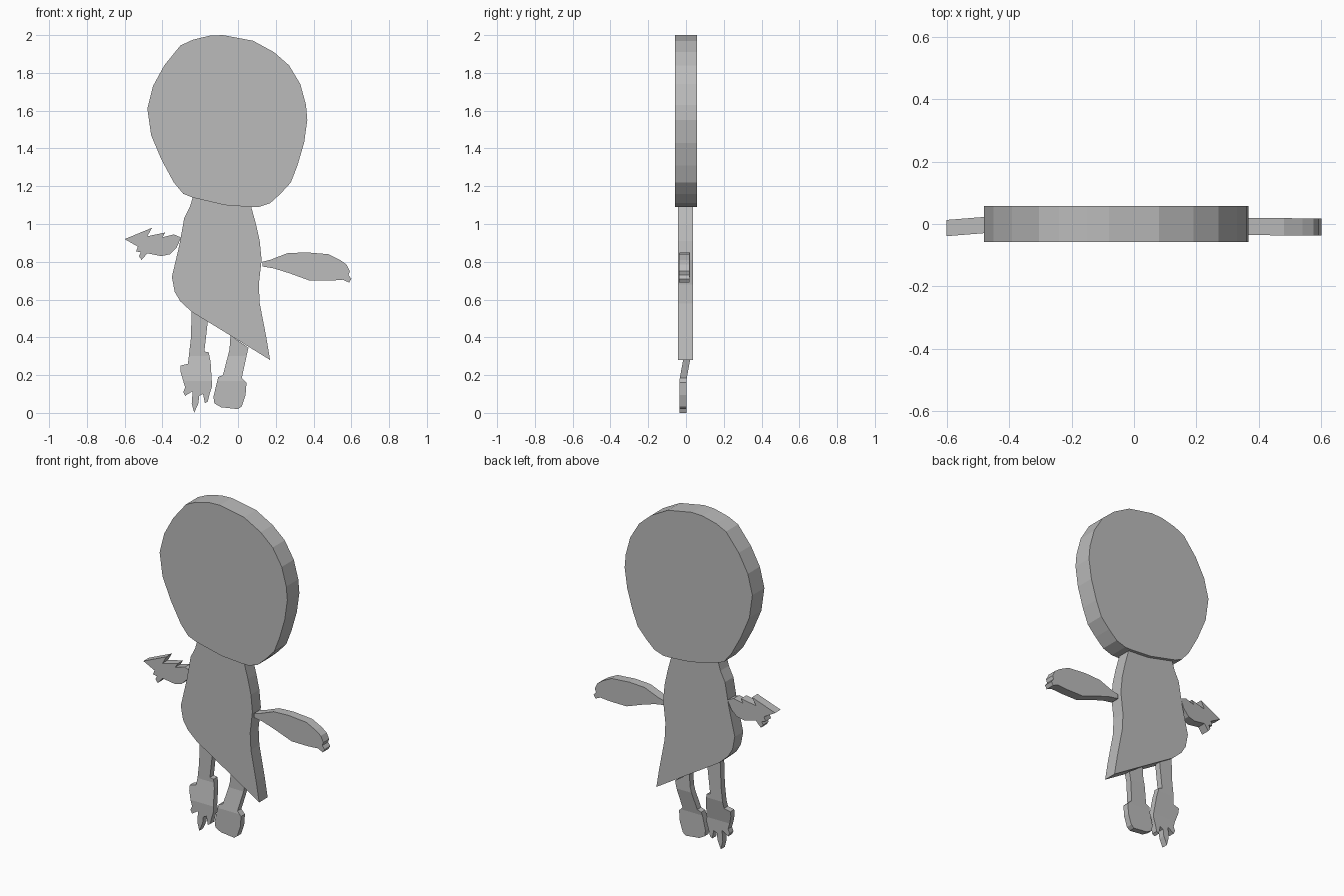
import bpy, bmesh
from mathutils import Vector

grey = bpy.data.materials.new("plain grey")
grey.diffuse_color = (0.5, 0.5, 0.5, 1)


def cutout(name, outline, thickness, depth, cuts=()):
    """Flat slab from an x-z outline; depth(x, z) gives its middle y, cuts are bend heights."""
    bm = bmesh.new()
    face = bm.faces.new([bm.verts.new((x, 0, z)) for x, z in outline])
    face.normal_update()
    new = bmesh.ops.extrude_face_region(bm, geom=[face])["geom"]
    back = {v for v in new if isinstance(v, bmesh.types.BMVert)}
    for v in bm.verts:
        v.co.y = thickness / 2 if v in back else -thickness / 2
    # Split the slab where it bends
    for z in cuts:
        bmesh.ops.bisect_plane(bm, geom=bm.verts[:] + bm.edges[:] + bm.faces[:],
                               plane_co=Vector((0, 0, z)), plane_no=Vector((0, 0, 1)))
    for v in bm.verts:
        v.co.y += depth(v.co.x, v.co.z)
    bmesh.ops.recalc_face_normals(bm, faces=bm.faces[:])
    mesh = bpy.data.meshes.new(name)
    bm.to_mesh(mesh)
    bm.free()
    mesh.materials.append(grey)
    obj = bpy.data.objects.new(name, mesh)
    bpy.context.collection.objects.link(obj)
    return obj


def leg_depth(x, z):
    # Feet sit forward, the shins lean back into the body
    t = min(max((z - 0.17) / 0.13, 0), 1)
    return -0.017 + 0.024 * t


# Head: thick rounded disc
cutout("head", [
    (-.08, 2.0), (.08, 1.97), (.19, 1.91), (.27, 1.84), (.33, 1.74), (.36, 1.63),
    (.367, 1.55), (.35, 1.43), (.315, 1.31), (.28, 1.22), (.225, 1.16), (.17, 1.11),
    (.11, 1.09), (.07, 1.09), (-.07, 1.10), (-.24, 1.14), (-.29, 1.16), (-.34, 1.22),
    (-.405, 1.34), (-.46, 1.47), (-.48, 1.61), (-.45, 1.73), (-.39, 1.84),
    (-.305, 1.945), (-.24, 1.975), (-.15, 1.997)], 0.114, lambda x, z: 0)

# Body: slanted gown
cutout("body", [
    (-.24, 1.14), (-.255, 1.09), (-.285, 1.03), (-.31, .89), (-.35, .72), (-.335, .64),
    (-.305, .59), (-.245, .535), (0, .385), (.17, .28), (.15, .40), (.115, .58),
    (.11, .68), (.125, .81), (.115, .91), (.095, 1.0), (.07, 1.09), (-.07, 1.10)],
    0.08, lambda x, z: -0.002)

# Arms
cutout("right_arm", [
    (.13, .80), (.17, .81), (.26, .845), (.36, .85), (.48, .84), (.54, .81), (.575, .785),
    (.592, .75), (.585, .73), (.6, .71), (.588, .69), (.555, .705), (.49, .70),
    (.38, .70), (.27, .74), (.19, .765), (.13, .775)],
    0.055, lambda x, z: -0.008 - 0.008 * (x - 0.37))
cutout("left_arm", [
    (-.305, .93), (-.34, .945), (-.40, .93), (-.385, .955), (-.48, .935), (-.455, .98),
    (-.60, .92), (-.53, .88), (-.54, .855), (-.515, .85), (-.525, .83), (-.51, .81),
    (-.48, .845), (-.405, .83), (-.36, .84), (-.325, .875), (-.305, .92)],
    0.052, lambda x, z: -0.013 + 0.08 * (x + 0.6))

# Legs with feet
cutout("left_leg", [
    (-.245, .535), (-.16, .485), (-.178, .325), (-.155, .32), (-.145, .27), (-.137, .14),
    (-.15, .10), (-.16, .06), (-.175, .05), (-.185, .10), (-.205, .09), (-.21, .05),
    (-.232, 0), (-.245, .05), (-.24, .115), (-.28, .09), (-.29, .11), (-.28, .135),
    (-.305, .22), (-.305, .25), (-.265, .26), (-.25, .39)],
    0.037, leg_depth, (.17, .30))
cutout("right_leg", [
    (-.04, .41), (.055, .345), (.02, .185), (.045, .16), (.04, .095), (.02, .035),
    (0, .02), (-.09, .03), (-.125, .05), (-.13, .085), (-.105, .19), (-.08, .20),
    (-.045, .335)],
    0.037, leg_depth, (.17, .30))
